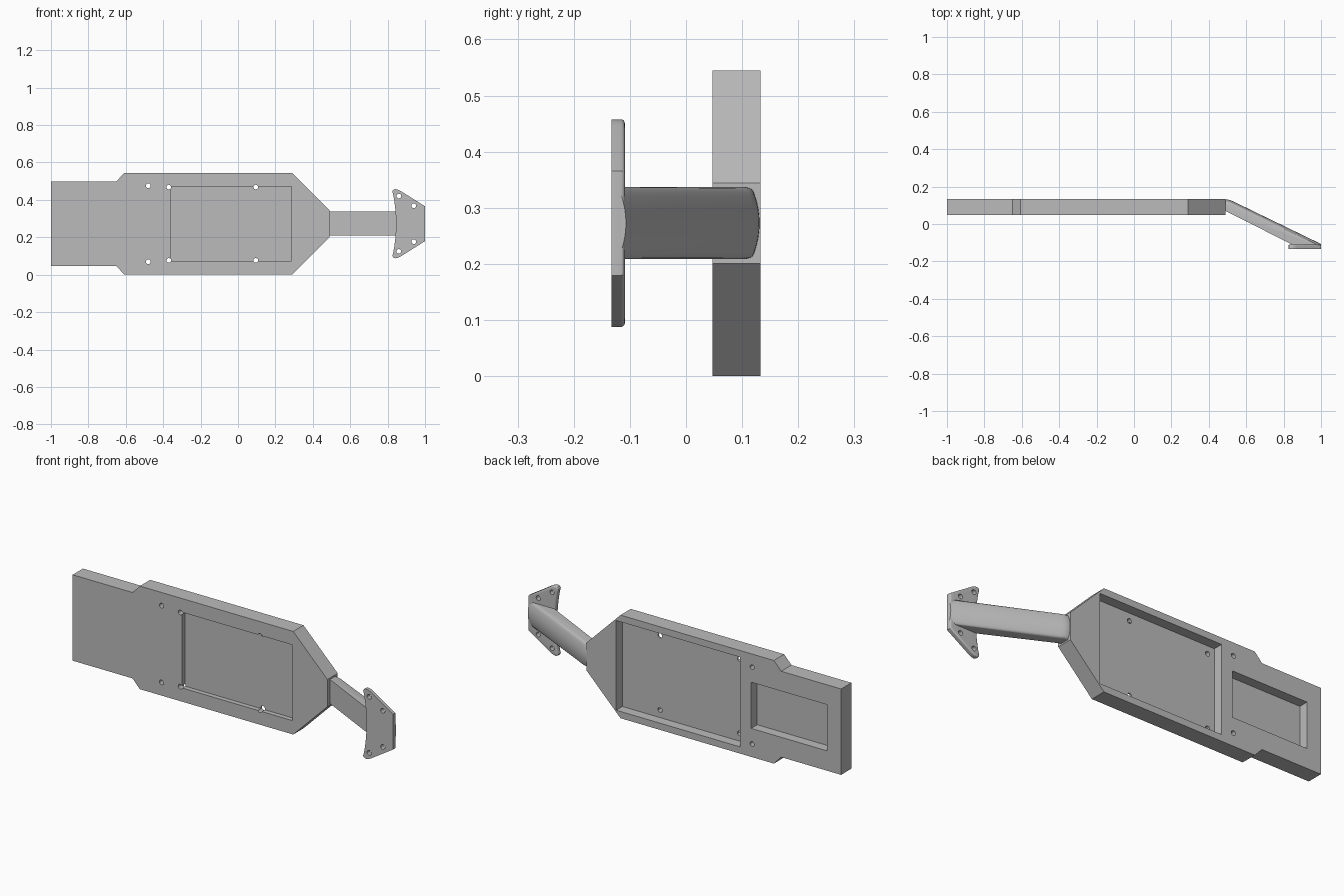
import bpy, bmesh, math
from mathutils import Matrix, Vector

if "Cube" in bpy.data.objects:
    bpy.data.objects.remove(bpy.data.objects["Cube"], do_unlink=True)

MID = 0.2725  # height of the mirror plane

grey = bpy.data.materials.new("plain_grey")
grey.use_nodes = True
colour = (0.5, 0.5, 0.5, 1)
grey.diffuse_color = colour
grey.node_tree.nodes["Principled BSDF"].inputs["Base Color"].default_value = colour


def finish(bm, name):
    bmesh.ops.recalc_face_normals(bm, faces=bm.faces)
    mesh = bpy.data.meshes.new(name)
    bm.to_mesh(mesh)
    bm.free()
    mesh.materials.append(grey)
    obj = bpy.data.objects.new(name, mesh)
    bpy.context.collection.objects.link(obj)
    return obj


def mirrored(half):
    """Close an outline of (x, height above the middle) by mirroring it."""
    return [(x, MID + h) for x, h in half] + [(x, MID - h) for x, h in reversed(half) if h > 0]


def slab(outline, front, back, fillet=0):
    bm = bmesh.new()
    base = bm.faces.new([bm.verts.new((x, front, z)) for x, z in outline])
    res = bmesh.ops.extrude_face_region(bm, geom=[base])
    new = [v for v in res["geom"] if isinstance(v, bmesh.types.BMVert)]
    bmesh.ops.translate(bm, verts=new, vec=(0, back - front, 0))
    if fillet:
        rim = [e for e in bm.edges if all(v in new for v in e.verts)]
        bmesh.ops.bevel(bm, geom=rim, offset=fillet, segments=4, profile=0.5, affect='EDGES')
    return bm


def cut(obj, bm):
    cutter = finish(bm, "cutter")
    cutter.hide_render = True
    bpy.context.view_layer.objects.active = obj
    mod = obj.modifiers.new("cut", 'BOOLEAN')
    mod.operation = 'DIFFERENCE'
    mod.solver = 'EXACT'
    mod.object = cutter
    bpy.ops.object.modifier_apply(modifier=mod.name)
    bpy.data.objects.remove(cutter, do_unlink=True)


def pocket(obj, x0, x1, half, front, back):
    cut(obj, slab(mirrored([(x0, half), (x1, half)]), front, back))


def holes(obj, spots, radius=0.0125):
    for x, h in spots:
        for side in (1, -1):
            ring = [(x + radius * math.cos(a * math.tau / 24),
                     MID + side * h + radius * math.sin(a * math.tau / 24)) for a in range(24)]
            cut(obj, slab(ring, -0.3, 0.3))


def smooth(obj, degrees):
    bpy.ops.object.select_all(action='DESELECT')
    obj.select_set(True)
    bpy.context.view_layer.objects.active = obj
    bpy.ops.object.shade_smooth_by_angle(angle=math.radians(degrees))


# Main tray: stepped outline, pockets on both sides, screw holes
tray = finish(slab(mirrored([(-1, 0.227), (-0.65, 0.227), (-0.607, 0.2725),
                             (0.29, 0.2725), (0.49, 0.072)]), 0.047, 0.133), "tray")
pocket(tray, -0.36, 0.285, 0.2, 0, 0.072)
pocket(tray, -0.41, 0.315, 0.237, 0.081, 0.2)
pocket(tray, -0.918, -0.474, 0.122, 0.082, 0.2)
holes(tray, [(-0.48, 0.203), (-0.37, 0.196), (0.095, 0.196)])
smooth(tray, 30)

# Mounting head: arrow-like plate with a concave inner edge and rounded rim
half = [(0.845 - 0.015 * (h / 0.155) ** 2, h) for h in (0, 0.04, 0.08, 0.12, 0.155)]
half += [(0.825, 0.172), (0.83, 0.181), (0.842, 0.185), (0.856, 0.182), (0.87, 0.175), (1, 0.093)]
head = finish(slab(mirrored(half), -0.133, -0.109, 0.007), "mounting_head")
holes(head, [(0.86, 0.148), (0.94, 0.096)])
smooth(head, 35)

# Sloping arm: bent side profile lofted across its width with a crowned back
back = [(0.48, 0.131), (0.495, 0.131), (0.505, 0.130), (0.517, 0.1265), (0.53, 0.121), (1, -0.107)]
under = [(1, -0.122), (0.87, -0.122), (0.49, 0.069), (0.48, 0.069)]
half_width = 0.064
steps = [0, 0.2, 0.4, 0.6, 0.75, 0.87, 0.93, 0.97, 1]
bm = bmesh.new()
rows = []
for t in [-s for s in reversed(steps[1:])] + steps:
    rounding = max(0, abs(t) - 0.87) / 0.13
    drop = 0.014 * t * t + 0.010 * (1 - math.sqrt(1 - rounding ** 2))
    z = MID + t * half_width
    rows.append([bm.verts.new((x, max(y - drop, -0.121), z)) for x, y in back]
                + [bm.verts.new((x, y, z)) for x, y in under])
for a, b in zip(rows, rows[1:]):
    for i in range(len(a)):
        j = (i + 1) % len(a)
        bm.faces.new((a[i], a[j], b[j], b[i]))
bm.faces.new(rows[0])
bm.faces.new(rows[-1])
arm = finish(bm, "arm")
smooth(arm, 35)
